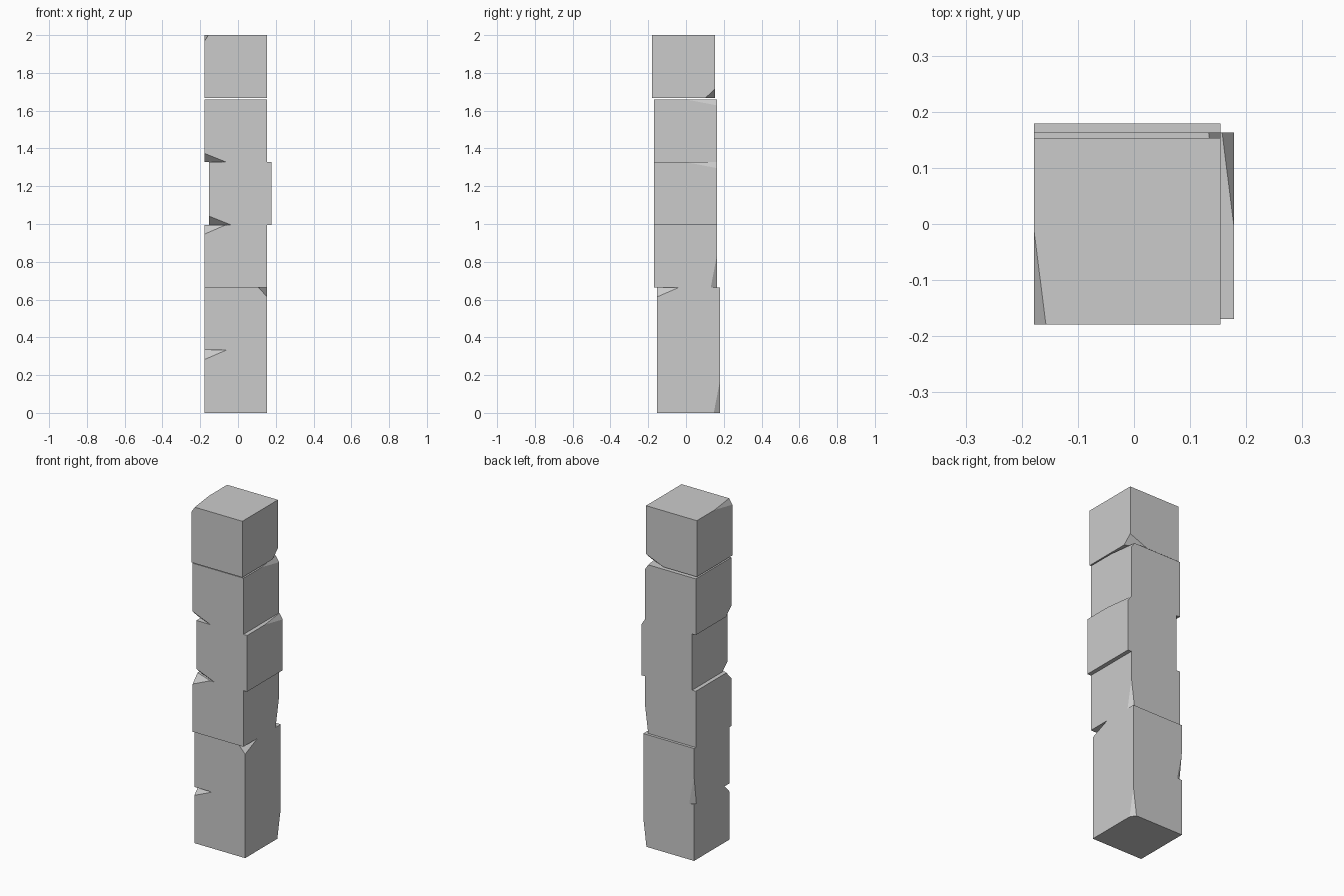
import bpy, bmesh
from mathutils import Vector

if "Cube" in bpy.data.objects:
    bpy.data.objects.remove(bpy.data.objects["Cube"])

S = 0.332  # cube edge length
# Chip depths along the block's own axes: a long sliver and a shallow wedge
SLIVER = (0.021, 0.166, 0.032)
WEDGE = (0.115, 0.050, 0.046)


def chip(bm, signs, depth):
    """Slice one corner off the cube and cap the cut."""
    corner = Vector(signs) * (S / 2)
    normal = Vector([s / d for s, d in zip(signs, depth)]).normalized()
    point = corner - Vector((signs[0] * depth[0], 0, 0))
    cut = bmesh.ops.bisect_plane(bm, geom=bm.verts[:] + bm.edges[:] + bm.faces[:],
                                 plane_co=point, plane_no=normal, clear_outer=True)
    edges = [e for e in cut["geom_cut"] if isinstance(e, bmesh.types.BMEdge)]
    bmesh.ops.contextual_create(bm, geom=edges)


def block(name, centre_x, centre_y, base_z, wedge_corner, axes):
    """Cube with a wedge chip on one corner and a sliver on the opposite one.
    axes says which original axis lies along x, y and z after turning."""
    bm = bmesh.new()
    bmesh.ops.create_cube(bm, size=S)
    chip(bm, wedge_corner, [WEDGE[a] for a in axes])
    chip(bm, [-s for s in wedge_corner], [SLIVER[a] for a in axes])
    bmesh.ops.recalc_face_normals(bm, faces=bm.faces[:])
    mesh = bpy.data.meshes.new(name)
    bm.to_mesh(mesh)
    bm.free()
    ob = bpy.data.objects.new(name, mesh)
    ob.location = (centre_x, centre_y, base_z + S / 2)
    bpy.context.collection.objects.link(ob)


# Stack from the ground up; the top block sits a hair above the rest
block("stone_block_1", -0.012, 0.013, 0 * S, (-1, -1, 1), (0, 2, 1))
block("stone_block_2", -0.012, 0.013, 1 * S, (1, -1, 1), (2, 0, 1))
block("stone_block_3", -0.012, -0.003, 2 * S, (-1, -1, 1), (0, 2, 1))
block("stone_block_4", 0.012, -0.003, 3 * S, (-1, -1, -1), (0, 1, 2))
block("stone_block_5", -0.012, -0.003, 4 * S, (-1, -1, -1), (0, 1, 2))
block("stone_block_6", -0.012, -0.013, 2 - S, (1, 1, -1), (0, 1, 2))
